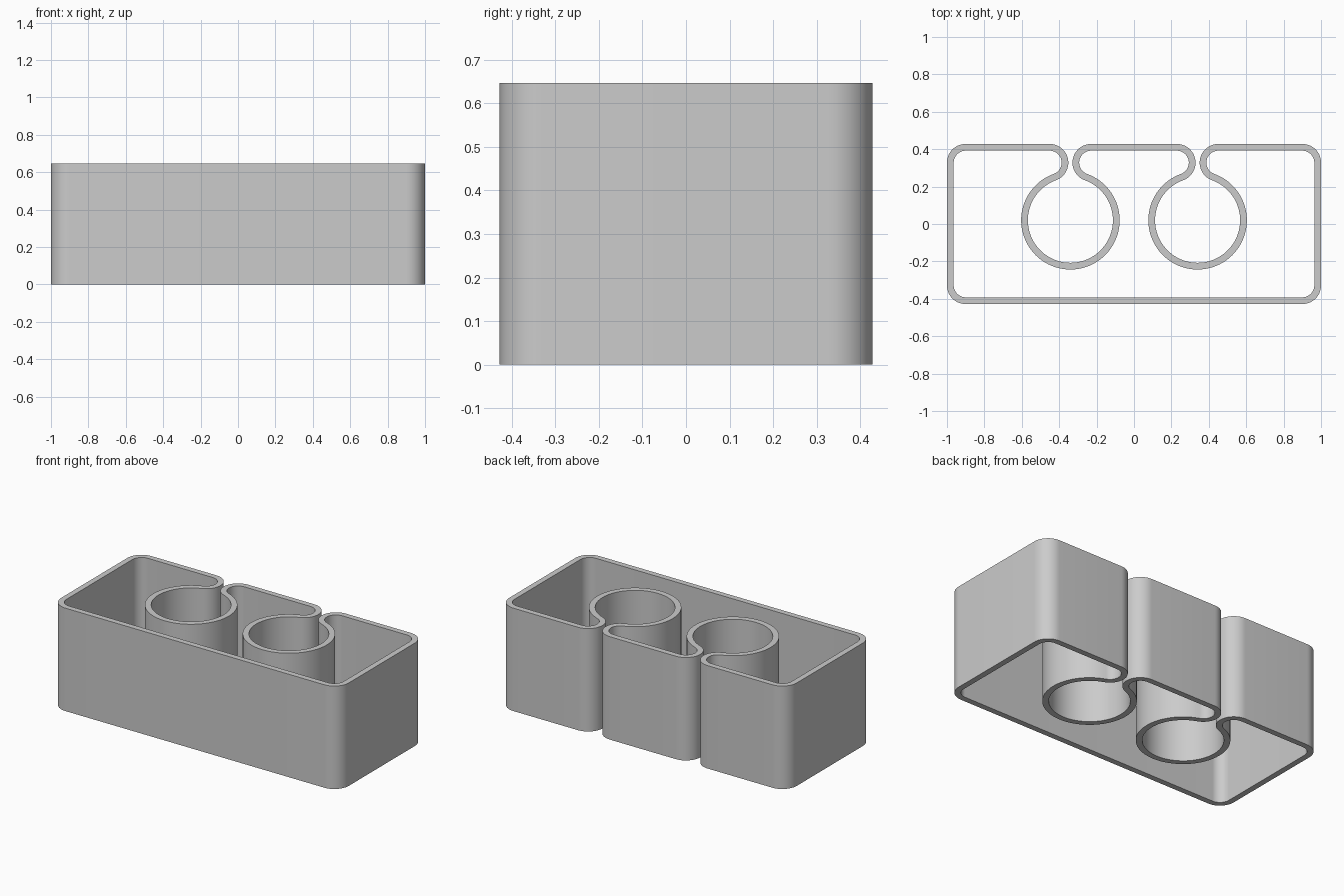
import bpy, bmesh
from math import atan2, cos, sin, hypot, degrees, radians

cube = bpy.data.objects.get("Cube")
if cube:
    bpy.data.objects.remove(cube, do_unlink=True)

HALF_X, HALF_Y, HEIGHT = 1.0, 0.428, 0.647
WALL = 0.036          # wall thickness
ROUND = 0.1           # outer radius of corners and slot lips
HOLE_X, HOLE_Y = 0.34, 0.02
SLOT = 0.011          # half the slot width
LIP_Y = HALF_Y - ROUND
LIP_DX = SLOT + ROUND
HOLE_R = hypot(LIP_DX, LIP_Y - HOLE_Y) - ROUND   # tangent to the lips


def arc(cx, cy, r, start, end, steps):
    angles = [radians(start + (end - start) * i / steps) for i in range(steps + 1)]
    return [(cx + r * cos(a), cy + r * sin(a)) for a in angles]


def socket(cx, inset):
    """Slot lip, round socket and the opposite lip, running towards -x."""
    touch = degrees(atan2(HOLE_Y - LIP_Y, -LIP_DX)) + 360
    r = ROUND - inset
    lip_a = arc(cx + LIP_DX, LIP_Y, r, 90, touch, 24)
    hole = arc(cx, HOLE_Y, HOLE_R + inset, touch - 180, -touch, 72)
    lip_b = arc(cx - LIP_DX, LIP_Y, r, 180 - touch, 90, 24)
    return lip_a + hole[1:-1] + lip_b


def outline(inset):
    """Closed counter-clockwise outline, moved inwards by inset."""
    x, y, r = HALF_X - ROUND, LIP_Y, ROUND - inset
    return (arc(x, y, r, 0, 90, 16)
            + socket(HOLE_X, inset) + socket(-HOLE_X, inset)
            + arc(-x, y, r, 90, 180, 16)
            + arc(-x, -y, r, 180, 270, 16)
            + arc(x, -y, r, 270, 360, 16))


# Continuous thin wall: outer and inner skins joined by rims
bm = bmesh.new()
rings = [[bm.verts.new((x, y, z)) for x, y in outline(inset)]
         for inset, z in ((0, 0), (0, HEIGHT), (WALL, HEIGHT), (WALL, 0))]
count = len(rings[0])
for k in range(4):
    a, b = rings[k], rings[(k + 1) % 4]
    for i in range(count):
        j = (i + 1) % count
        bm.faces.new((a[i], a[j], b[j], b[i]))
bmesh.ops.recalc_face_normals(bm, faces=bm.faces)
mesh = bpy.data.meshes.new("holder_wall")
bm.to_mesh(mesh)
bm.free()
holder = bpy.data.objects.new("holder_wall", mesh)
bpy.context.collection.objects.link(holder)

# Plain grey material
grey = bpy.data.materials.new("plain_grey")
grey.use_nodes = True
colour = (0.6, 0.6, 0.6, 1)
grey.diffuse_color = colour
grey.node_tree.nodes["Principled BSDF"].inputs["Base Color"].default_value = colour
mesh.materials.append(grey)

# Smooth curves, sharp rims
bpy.ops.object.select_all(action="DESELECT")
holder.select_set(True)
bpy.context.view_layer.objects.active = holder
bpy.ops.object.shade_smooth_by_angle(angle=radians(30))
